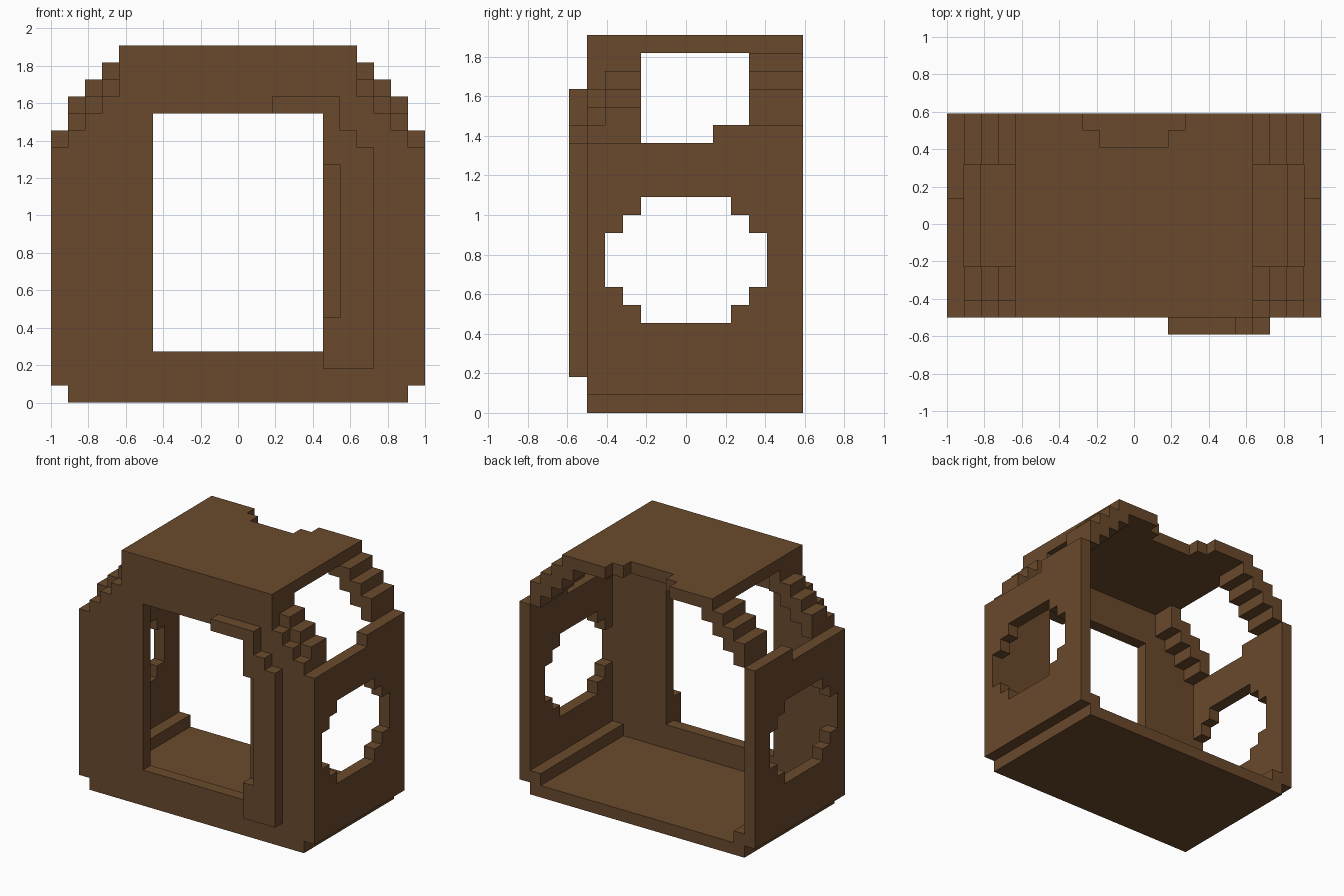
import bpy, bmesh, math

cube = bpy.data.objects.get("Cube")
if cube:
    bpy.data.objects.remove(cube, do_unlink=True)

U = 1 / 11                      # one block
OX, OY = -1.0, -6.5 * U         # grid origin

wood = bpy.data.materials.new("brown_wood")
wood.use_nodes = True
BROWN = (0.144, 0.068, 0.026, 1)
wood.diffuse_color = BROWN
wood.node_tree.nodes["Principled BSDF"].inputs["Base Color"].default_value = BROWN

DIRS = [(1, 0, 0), (-1, 0, 0), (0, 1, 0), (0, -1, 0), (0, 0, 1), (0, 0, -1)]


def cells(boxes):
    """Blocks covered by boxes given as (x0, x1, y0, y1, z0, z1)."""
    return {(x, y, z) for a, b, c, d, e, f in boxes
            for x in range(a, b) for y in range(c, d) for z in range(e, f)}


def block_part(name, add, cut=(), mirror=False):
    """Joined outer skin of the added boxes minus the cut boxes."""
    solid = cells(add) - cells(cut)
    bm = bmesh.new()
    verts = {}

    def vert(p):
        if p not in verts:
            verts[p] = bm.verts.new((OX + p[0] * U, OY + p[1] * U, p[2] * U))
        return verts[p]

    for c in solid:
        for d in DIRS:
            if tuple(c[i] + d[i] for i in range(3)) in solid:
                continue
            axis = [abs(v) for v in d].index(1)
            u, w = (axis + 1) % 3, (axis + 2) % 3
            loop = []
            for du, dw in ((0, 0), (1, 0), (1, 1), (0, 1)):
                p = list(c)
                p[axis] += d[axis] > 0
                p[u] += du
                p[w] += dw
                loop.append(vert(tuple(p)))
            bm.faces.new(loop if d[axis] > 0 else loop[::-1])
    # merge coplanar squares into large flat faces
    bmesh.ops.dissolve_limit(bm, angle_limit=math.radians(1),
                             verts=bm.verts[:], edges=bm.edges[:])
    mesh = bpy.data.meshes.new(name)
    bm.to_mesh(mesh)
    bm.free()
    mesh.materials.append(wood)
    obj = bpy.data.objects.new(name, mesh)
    bpy.context.collection.objects.link(obj)
    if mirror:
        mod = obj.modifiers.new("mirror", 'MIRROR')
        mod.use_mirror_merge = False
    return obj


# Floor slab with a raised ledge along both side walls
block_part("floor", [(1, 21, 1, 13, 0, 1)])
block_part("floor_ledge", [(20, 21, 2, 13, 1, 2)], mirror=True)

# Front wall: stepped shoulders and a doorway
block_part("front_wall",
           [(0, 22, 1, 2, 1, 15), (1, 21, 1, 2, 15, 16), (2, 20, 1, 2, 16, 17),
            (3, 19, 1, 2, 17, 18), (4, 18, 1, 2, 18, 21)],
           cut=[(6, 16, 1, 2, 3, 17)])

# Side walls with a rounded window
block_part("side_wall",
           [(21, 22, 2, 13, 1, 15), (21, 22, 8, 13, 15, 16)],
           cut=[(21, 22, 2, 11, 7, 10), (21, 22, 3, 10, 6, 11), (21, 22, 4, 9, 5, 12)],
           mirror=True)


# Stepped eaves either side of the upper window opening
def eave(name, y0, y1, base):
    steps = [(21 - s, 22 - s, y0, y1, base + s - 1, base + s + 1) for s in (1, 2, 3)]
    steps.append((17, 18, y0, y1, base + 3, 20))
    block_part(name, steps, mirror=True)


eave("front_eave", 2, 4, 15)
eave("back_eave", 10, 13, 16)

# Flat roof with a stepped notch in the back edge
block_part("roof", [(4, 18, 2, 13, 20, 21)],
           cut=[(8, 14, 12, 13, 20, 21), (9, 13, 11, 12, 20, 21)])

# Raised trim around one side of the doorway
block_part("door_trim",
           [(17, 19, 0, 1, 2, 15), (16, 18, 0, 1, 14, 16), (16, 17, 0, 1, 16, 17),
            (13, 17, 0, 1, 17, 18), (16, 17, 0, 1, 2, 5)])
